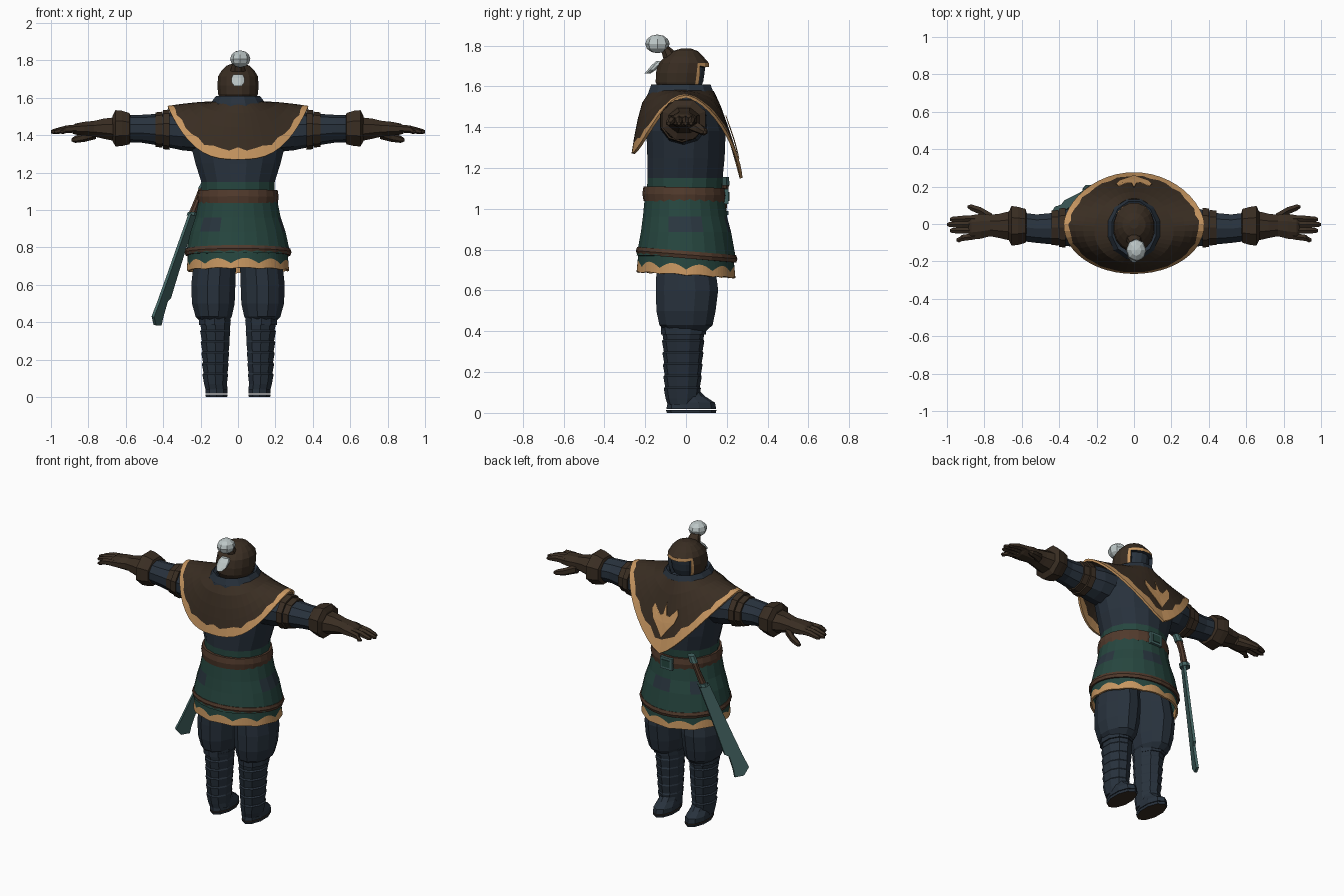
import bpy, bmesh, math
from mathutils import Vector

if "Cube" in bpy.data.objects:
    bpy.data.objects.remove(bpy.data.objects["Cube"], do_unlink=True)


def colour(name, hexa):
    srgb = [int(hexa[i:i + 2], 16) / 255 for i in (0, 2, 4)]
    lin = [c / 12.92 if c < 0.04 else ((c + 0.055) / 1.055) ** 2.4 for c in srgb]
    m = bpy.data.materials.new(name)
    m.use_nodes = True
    m.diffuse_color = (*lin, 1)
    b = m.node_tree.nodes["Principled BSDF"]
    b.inputs["Base Color"].default_value = (*lin, 1)
    b.inputs["Roughness"].default_value = 0.9
    return m


BROWN = colour("dark brown leather", "392d22")
TAN = colour("tan trim", "c79660")
NAVY = colour("navy cloth", "28323d")
GREEN = colour("green cloth", "26463f")
BELT = colour("belt brown", "513a2c")
HAIR = colour("pale grey hair", "bcc6c6")
STEEL = colour("teal steel", "446664")
PATCH = colour("slate patch", "29363f")


def finish(name, bm, mats, mirror=False, thick=0, normals=True):
    if normals:
        bmesh.ops.recalc_face_normals(bm, faces=bm.faces)
    me = bpy.data.meshes.new(name)
    bm.to_mesh(me)
    bm.free()
    for m in mats:
        me.materials.append(m)
    ob = bpy.data.objects.new(name, me)
    bpy.context.collection.objects.link(ob)
    if thick:
        s = ob.modifiers.new("thickness", "SOLIDIFY")
        s.thickness, s.offset = thick, 0
    if mirror:
        ob.modifiers.new("mirror", "MIRROR")


def skin(bm, rows, caps=True, mat_rule=None):
    """Closed rings of points joined into a tube."""
    rings = [[bm.verts.new(p) for p in r] for r in rows]
    n = len(rings[0])
    for i in range(len(rings) - 1):
        for k in range(n):
            j = (k + 1) % n
            f = bm.faces.new((rings[i][k], rings[i][j], rings[i + 1][j], rings[i + 1][k]))
            if mat_rule:
                f.material_index = mat_rule(i, k)
    if caps:
        bm.faces.new(rings[0])
        bm.faces.new(rings[-1])


def loft(name, rings, mats, n=12, axis="z", mirror=False, caps=True, rule=None, thick=0):
    """Each ring: position on axis, two centre and two radius values."""
    rows = []
    for h, a, b, ra, rb in rings:
        row = []
        for k in range(n):
            t = math.tau * (k + 0.5) / n
            u, v = a + ra * math.cos(t), b + rb * math.sin(t)
            row.append((u, v, h) if axis == "z" else (h, u, v))
        rows.append(row)
    bm = bmesh.new()
    skin(bm, rows, caps, rule)
    finish(name, bm, mats, mirror, thick)


# Legs: baggy trousers, wrapped boots, feet
loft("trousers", [(.40, .125, 0, .075, .10), (.43, .13, 0, .10, .135), (.50, .132, 0, .118, .15),
                  (.60, .132, .005, .122, .158), (.70, .125, 0, .118, .15), (.78, .11, 0, .11, .14)],
     [NAVY], mirror=True)
wraps = [(.04, .115, -.02, .062, .07)]
for i in range(6):
    z, r = .07 + i * .058, .064 + i * .0032
    y = -.018 + .001 * i
    wraps += [(z, .12, y, r, r + .018), (z + .05, .122, y, r + .008, r + .027)]
loft("boots", wraps, [NAVY], n=10, mirror=True)
loft("boot_cuffs", [(.385, .125, -.012, .088, .11), (.43, .125, -.012, .09, .112)],
     [NAVY], n=10, mirror=True)
loft("feet", [(.02, .115, .026, .062, .122), (.05, .115, .026, .062, .116),
              (.08, .115, .005, .055, .09), (.12, .115, -.015, .055, .07)], [NAVY], n=10, mirror=True)
loft("soles", [(0, .115, .026, .06, .12), (.015, .115, .026, .063, .124)], [BROWN, NAVY], n=10,
     mirror=True, rule=lambda i, k: 1)

# Torso and skirt
loft("tunic", [(1.03, 0, -.01, .2, .185), (1.15, 0, -.005, .2, .188), (1.25, 0, 0, .232, .193),
               (1.38, 0, 0, .265, .198), (1.49, 0, -.01, .25, .17), (1.55, 0, -.02, .14, .14)],
     [GREEN, NAVY], n=16, rule=lambda i, k: min(i, 1))
loft("skirt", [(1.08, 0, -.008, .2, .187), (.96, 0, -.005, .224, .202), (.885, 0, 0, .25, .217),
               (.77, 0, 0, .275, .238)], [GREEN, PATCH], n=24, caps=False, thick=.012,
     rule=lambda i, k: int(i == 1 and k in (0, 4, 5, 8, 14, 15, 22, 23)))

rows = []
for base, rx, ry, wave in ((.79, .26, .225, 0), (.702, .264, .232, .028), (.673, .268, .236, .006)):
    row = []
    for k in range(88):
        t = math.tau * k / 88
        z = base + wave * abs(math.sin(5.5 * t)) - .014 * math.sin(t)
        row.append((rx * math.cos(t), ry * math.sin(t), z))
    rows.append(row)
bm = bmesh.new()
skin(bm, rows, False, lambda i, k: i)
finish("scalloped_hem", bm, [GREEN, TAN], thick=.012)


def band(name, z, h, rx, ry, cy, tilt, mat, n=24):
    rows = []
    for dr, dz in ((-.02, -h), (0, -h), (.006, 0), (0, h), (-.02, h)):
        rows.append([((rx + dr) * math.cos(t), cy + (ry + dr) * math.sin(t), z + dz - tilt * math.sin(t))
                     for t in (math.tau * k / n for k in range(n))])
    bm = bmesh.new()
    skin(bm, rows, False)
    finish(name, bm, [mat])


band("skirt_band", .775, .018, .28, .243, .003, .02, BELT)
band("belt", 1.07, .036, .212, .2, -.008, .004, BELT)


def box(name, centre, size, mat):
    bm = bmesh.new()
    bmesh.ops.create_cube(bm, size=1)
    for v in bm.verts:
        v.co = Vector(centre) + Vector([a * b for a, b in zip(v.co, size)])
    finish(name, bm, [mat])


box("buckle", (0, .195, 1.06), (.085, .025, .075), STEEL)
box("buckle_centre", (0, .207, 1.06), (.055, .01, .045), GREEN)


# Cape over the shoulders, pointed at +y
def cape_point(t, f, lift=0):
    c, s = math.cos(t), math.sin(t)
    if s > 0:
        ez, ey = 1.15 + .4 * abs(c) ** 1.3, .27 * s ** 1.25
    else:
        ez, ey = 1.27 + .28 * abs(c) ** 2.9, .26 * s
    g = f ** (.8 + .18 * s)
    x = c * (.13 + (.375 - .13) * g + lift)
    y = (1 - g) * (.15 * s - .02) + g * ey + lift * s
    return Vector((x, y, 1.575 + (ez - 1.575) * f ** 1.2 + lift * .5))


steps = 48
rows = []
for f in (0, .25, .5, .7, .85, 1):
    rows.append([])
    for k in range(steps):
        wob = .03 * math.sin(k * 2.4) if f == .85 else 0
        rows[-1].append(cape_point(math.tau * k / steps, f + wob))
bm = bmesh.new()
skin(bm, rows, False, lambda i, k: int(i == 4))
finish("shoulder_cape", bm, [BROWN, TAN], thick=.014)


# Star and crescent emblem laid on the chest of the cape
def emblem(name, half, centre):
    outline = half + [(-a, f) for a, f in half[::-1] if a]
    bm = bmesh.new()
    mid = bm.verts.new(cape_point(math.pi / 2, centre, .016))
    rim = [bm.verts.new(cape_point(math.pi / 2 + a, f, .014)) for a, f in outline]
    for k in range(len(rim)):
        bm.faces.new((mid, rim[k], rim[(k + 1) % len(rim)]))
    finish(name, bm, [TAN], thick=.004)


emblem("chest_star", [(0, .36), (.05, .54), (.2, .6), (.31, .5), (.33, .6), (.25, .69),
                      (.12, .74), (0, .82)], .63)

# Collar and hood
loft("collar", [(1.53, 0, -.025, .17, .172), (1.57, 0, -.025, .152, .165), (1.61, 0, -.025, .122, .15),
                (1.6, 0, -.025, .105, .13), (1.54, 0, -.025, .09, .11)], [NAVY], n=12, caps=False)
hood = [(1.56, 0, -.02, .085, .10), (1.62, 0, -.024, .108, .127), (1.665, 0, -.02, .113, .13),
        (1.715, 0, -.012, .108, .126), (1.745, 0, -.008, .09, .095), (1.772, 0, -.004, .062, .065),
        (1.785, 0, 0, .025, .025)]
rows = [[(rx * math.cos(t), cy + ry * math.sin(t), z) for t in (math.tau * (k + .5) / 16 for k in range(16))]
        for z, _, cy, rx, ry in hood]
bm = bmesh.new()
skin(bm, rows)
bmesh.ops.recalc_face_normals(bm, faces=bm.faces)
face = [f for f in bm.faces if f.calc_center_median().y > .04 and f.calc_center_median().z < 1.72
        and abs(f.calc_center_median().x) < .085]
edge = bmesh.ops.inset_region(bm, faces=face, thickness=.02, depth=.003)["faces"]
for f in edge:
    f.material_index = 1
for f in face:
    f.material_index = 2
bmesh.ops.inset_region(bm, faces=face, thickness=.003, depth=-.02)
finish("hood", bm, [BROWN, TAN, NAVY], normals=False)

# Topknot and hanging lock
bm = bmesh.new()
bmesh.ops.create_uvsphere(bm, u_segments=8, v_segments=6, radius=1)
for v in bm.verts:
    v.co = Vector((.012 + v.co.x * .054, -.14 + v.co.y * .06, 1.808 + v.co.z * .046))
finish("topknot", bm, [HAIR])
loft("hair_tie", [(1.74, 0, -.075, .045, .04), (1.775, 0, -.09, .035, .035), (1.795, .005, -.11, .028, .028)],
     [BROWN], n=8)
loft("hair_lock", [(1.725, 0, -.125, .028, .02), (1.705, 0, -.145, .038, .024), (1.68, 0, -.168, .036, .022),
                   (1.662, 0, -.19, .02, .016)], [HAIR], n=8)

# Arms: sleeve, upper arm bands, glove, digits
loft("sleeves", [(.16, -.01, 1.42, .12, .115), (.3, -.015, 1.425, .115, .105), (.42, -.025, 1.43, .09, .085),
                 (.52, -.025, 1.435, .08, .074), (.6, -.015, 1.435, .08, .072)], [NAVY], n=10, axis="x", mirror=True)
for x, r in ((.365, .112), (.405, .1)):
    loft("arm_band", [(x, -.02, 1.43, r - .02, r - .02), (x, -.02, 1.43, r, r - .004),
                      (x + .036, -.02, 1.43, r - .004, r - .008), (x + .036, -.02, 1.43, r - .03, r - .03)],
         [BROWN], n=10, axis="x", mirror=True)
loft("glove_cuffs", [(.575, -.01, 1.435, .08, .075), (.58, -.01, 1.435, .098, .09), (.62, -.01, 1.437, .11, .102),
                     (.655, -.01, 1.437, .115, .105), (.67, -.01, 1.437, .08, .075)],
     [BROWN], n=8, axis="x", mirror=True)
loft("gloves", [(.65, -.01, 1.432, .088, .07), (.72, -.01, 1.435, .07, .058), (.77, -.008, 1.435, .062, .045),
                (.82, -.012, 1.435, .072, .04), (.87, -.018, 1.433, .07, .032), (.885, -.018, 1.43, .06, .022)],
     [BROWN], n=8, axis="x", mirror=True)
for y0, y1, tip in ((.03, .025, .985), (-.002, -.003, 1), (-.034, -.035, .985), (-.065, -.085, .95)):
    loft("finger", [(.85, y0, 1.437, .02, .022), (.92, (y0 + y1) / 2, 1.432, .019, .02),
                    (tip - .015, y1, 1.42, .016, .014), (tip, y1, 1.418, .008, .008)],
         [BROWN], n=6, axis="x", mirror=True)
loft("thumb", [(.76, .03, 1.41, .03, .03), (.82, .07, 1.39, .023, .025), (.87, .088, 1.378, .019, .019),
               (.89, .092, 1.375, .008, .008)], [BROWN], n=6, axis="x", mirror=True)

# Sword hung at the -x hip
loft("sword_handle", [(.98, -.245, .175, .022, .024), (1.06, -.215, .187, .018, .02),
                      (1.12, -.19, .19, .02, .022)], [BELT], n=8)
loft("sword_pommel", [(1.115, -.19, .19, .026, .026), (1.155, -.17, .188, .024, .024)], [STEEL], n=8)
loft("sword_guard", [(.97, -.248, .175, .03, .035), (.99, -.24, .177, .03, .035)], [STEEL], n=8)
bm = bmesh.new()
across = Vector((.5, .866, 0))
pairs = []
for z, lo, hi in ((.98, -.035, .03), (.82, -.042, .035), (.66, -.048, .042), (.53, -.055, .05),
                  (.515, -.055, .028), (.43, -.064, .036), (.385, -.012, .046)):
    k = (.98 - z) / .6
    centre = Vector((-.24 - .2 * k, .17 - .12 * k, z))
    pairs.append([bm.verts.new(centre + across * w) for w in (lo, hi)])
for (a, b), (c, d) in zip(pairs, pairs[1:]):
    bm.faces.new((a, b, d, c))
finish("sword_blade", bm, [STEEL], thick=.016)
